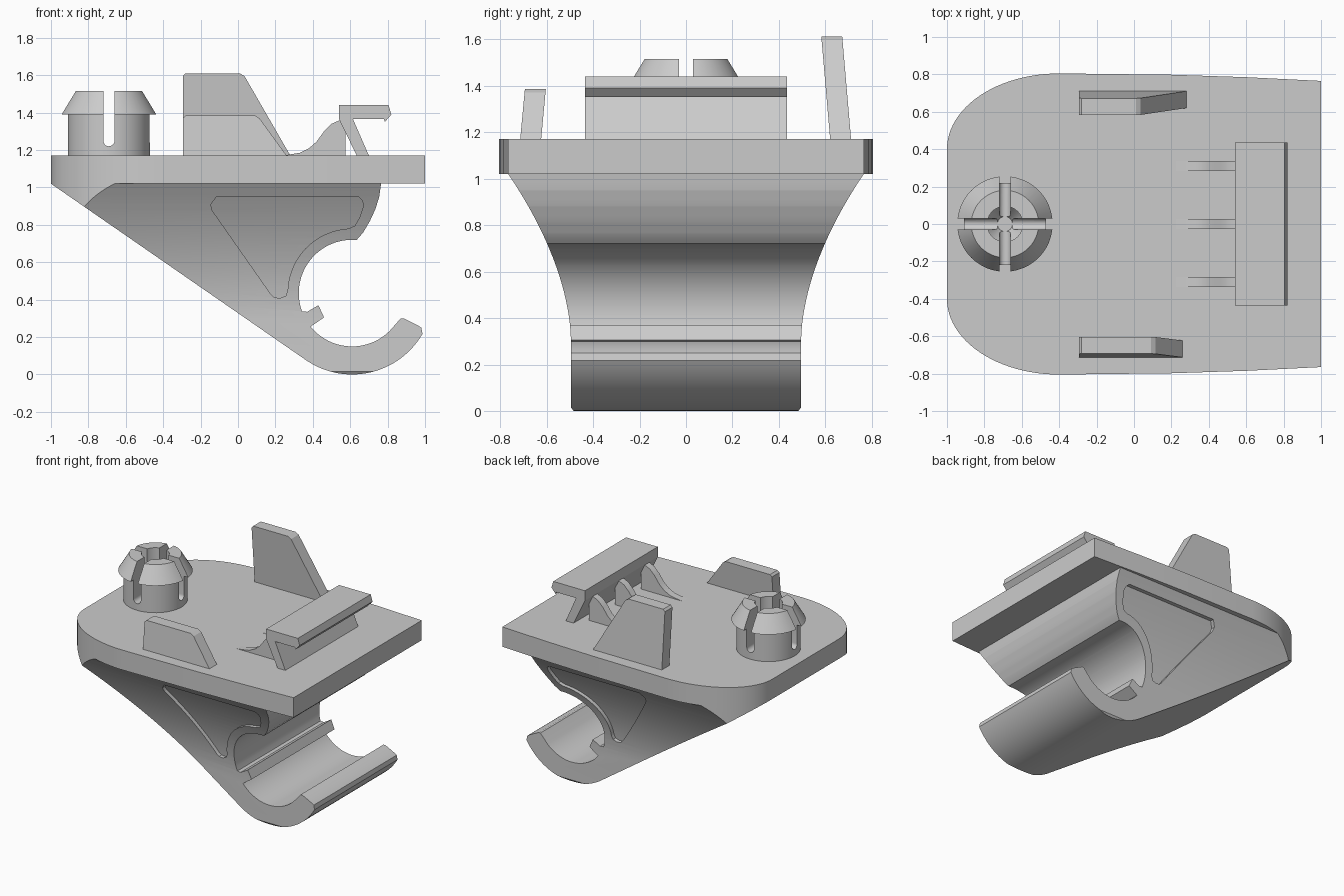
import bpy, bmesh
from math import cos, sin, pi, radians

if "Cube" in bpy.data.objects:
    bpy.data.objects.remove(bpy.data.objects["Cube"])

grey = bpy.data.materials.new("moulded grey plastic")
grey.use_nodes = True
colour = (0.6, 0.6, 0.6, 1)
grey.diffuse_color = colour
grey.node_tree.nodes["Principled BSDF"].inputs["Base Color"].default_value = colour


def finish(name, bm):
    bmesh.ops.recalc_face_normals(bm, faces=bm.faces)
    mesh = bpy.data.meshes.new(name)
    bm.to_mesh(mesh)
    bm.free()
    mesh.materials.append(grey)
    ob = bpy.data.objects.new(name, mesh)
    bpy.context.collection.objects.link(ob)
    return ob


def prism(name, pts, axis, lo, hi):
    """Extrude a 2D outline along an axis; lo and hi are offsets along it."""
    place = {"x": lambda a, b, t: (t, a, b),
             "y": lambda a, b, t: (a, t, b),
             "z": lambda a, b, t: (a, b, t)}[axis]
    bm = bmesh.new()
    low = [bm.verts.new(place(a, b, lo)) for a, b in pts]
    high = [bm.verts.new(place(a, b, hi)) for a, b in pts]
    bm.faces.new(low)
    bm.faces.new(high)
    for i in range(len(pts)):
        j = (i + 1) % len(pts)
        bm.faces.new((low[i], low[j], high[j], high[i]))
    return finish(name, bm)


def activate(ob):
    bpy.ops.object.select_all(action='DESELECT')
    ob.select_set(True)
    bpy.context.view_layer.objects.active = ob


def boolean(ob, cutter, operation):
    mod = ob.modifiers.new("cut", 'BOOLEAN')
    mod.operation, mod.solver, mod.object = operation, 'EXACT', cutter
    activate(ob)
    bpy.ops.object.modifier_apply(modifier=mod.name)
    bpy.data.objects.remove(cutter)


def smooth(ob):
    activate(ob)
    bpy.ops.object.shade_smooth_by_angle(angle=radians(30))


def arc(cx, cy, rx, ry, start, end, n):
    steps = [radians(start + (end - start) * i / n) for i in range(n + 1)]
    return [(cx + rx * cos(t), cy + ry * sin(t)) for t in steps]


def mirrored(side):
    return side + [(-a, b) for a, b in reversed(side)]


def flare(inset=0.0):
    """Width of the bracket across y, widening towards the plate."""
    side = [(0.475 - inset, -0.01), (0.495 - inset, 0.015)]
    for i in range(21):
        t = i / 20
        side.append((0.495 - inset + 0.27 * t ** 1.8, 0.3 + 0.72 * t))
    return mirrored(side)


# Mounting plate with two rounded corners
TOP, UNDER = 1.17, 1.02
half = [(1, 0.765), (0.6, 0.785), (0.2, 0.798)] + arc(-0.4, 0.4, 0.6, 0.405, 90, 180, 24)
outline = half + [(x, -y) for x, y in reversed(half)]
plate = prism("mounting_plate", outline, "z", UNDER, TOP)
smooth(plate)

# Bracket body: slanted back, open clip ring, retaining ridge
CX, CZ, R_IN, R_OUT = 0.61, 0.435, 0.285, 0.435
side = [(-1, UNDER)]
side += arc(CX, CZ, R_OUT, R_OUT, 236, 330, 28)
side += [(0.98, 0.25), (0.965, 0.26), (0.885, 0.3), (0.87, 0.3)]
side += arc(CX, CZ, R_IN, R_IN, 315, 219, 26)
side += [(0.46, 0.305), (0.43, 0.37), (0.37, 0.335)]
side += arc(CX, CZ, R_IN, R_IN, 200, 90, 28)
side += [(0.635, 0.72), (0.67, 0.76), (0.705, 0.82), (0.735, 0.885), (0.755, 0.95), (0.765, UNDER)]
body = prism("clip_bracket", side, "y", -1, 1)
boolean(body, prism("flare_form", flare(), "x", -1.5, 1.5), 'INTERSECT')
boolean(body, prism("plan_form", outline, "z", -0.5, 1.5), 'INTERSECT')

# Shallow web-shaped recess on both flanks
web = [(-0.115, 0.95), (0.645, 0.95), (0.665, 0.93), (0.67, 0.9), (0.65, 0.84), (0.625, 0.795), (0.59, 0.78)]
web += arc(CX, CZ, 0.345, 0.345, 95, 178, 18)
web += [(0.255, 0.42), (0.225, 0.408), (0.195, 0.412), (0.175, 0.43), (-0.14, 0.88), (-0.145, 0.91)]
recess = prism("recess_form", web, "y", -1, 1)
boolean(recess, prism("recess_floor", flare(0.03), "x", -1.5, 1.5), 'DIFFERENCE')
boolean(body, recess, 'DIFFERENCE')
smooth(body)

# Split snap peg, turned from a closed profile
PX = -0.69
rings = [(0.22, TOP), (0.22, 1.39), (0.255, 1.39), (0.18, 1.515), (0.095, 1.515), (0.095, 1.3), (0.04, 1.22)]
bm = bmesh.new()
N = 48
loops = [[bm.verts.new((PX + r * cos(2 * pi * k / N), r * sin(2 * pi * k / N), z))
          for k in range(N)] for r, z in rings]
for a, b in zip(loops, loops[1:]):
    for k in range(N):
        m = (k + 1) % N
        bm.faces.new((a[k], a[m], b[m], b[k]))
bm.faces.new(loops[0])
bm.faces.new(loops[-1])
peg = finish("snap_peg", bm)
for axis, centre, lo, hi in (("y", PX, -0.4, 0.4), ("x", 0, PX - 0.4, PX + 0.4)):
    slot = [(centre + 0.03, 1.6), (centre - 0.03, 1.6)] + arc(centre, 1.25, 0.03, 0.03, 180, 360, 10)
    boolean(peg, prism("slot_form", slot, axis, lo, hi), 'DIFFERENCE')
smooth(peg)


# Leaning guide fins, the rear one taller
def fin(name, height, top_x, base_x, base_y, top_y):
    ob = prism(name, [(-0.295, TOP), (-0.295, height - 0.015), (-0.28, height),
                      (top_x - 0.015, height), (top_x + 0.01, height - 0.015), (base_x, TOP)],
               "y", -0.045, 0.045)
    for v in ob.data.vertices:
        v.co.y += base_y + (top_y - base_y) * (v.co.z - TOP) / (height - TOP)


fin("rear_fin", 1.61, 0.025, 0.28, 0.665, 0.627)
fin("front_fin", 1.385, 0.105, 0.26, -0.668, -0.648)

# Hooked latch bar on its leaning leg
prism("latch_bar", [(0.54, 1.44), (0.805, 1.44), (0.82, 1.39), (0.785, 1.35), (0.78, 1.365),
                    (0.615, 1.365), (0.7, TOP), (0.635, TOP), (0.54, 1.365)], "y", -0.435, 0.435)

# Three curved ribs bracing the latch
rib = [(0.225, TOP), (0.27, 1.175), (0.33, 1.185), (0.38, 1.21), (0.42, 1.245), (0.46, 1.3),
       (0.5, 1.34), (0.545, 1.36), (0.575, 1.295), (0.575, TOP)]
for n, y in (("front", -0.31), ("middle", 0), ("rear", 0.31)):
    smooth(prism(n + "_latch_rib", rib, "y", y - 0.027, y + 0.027))
